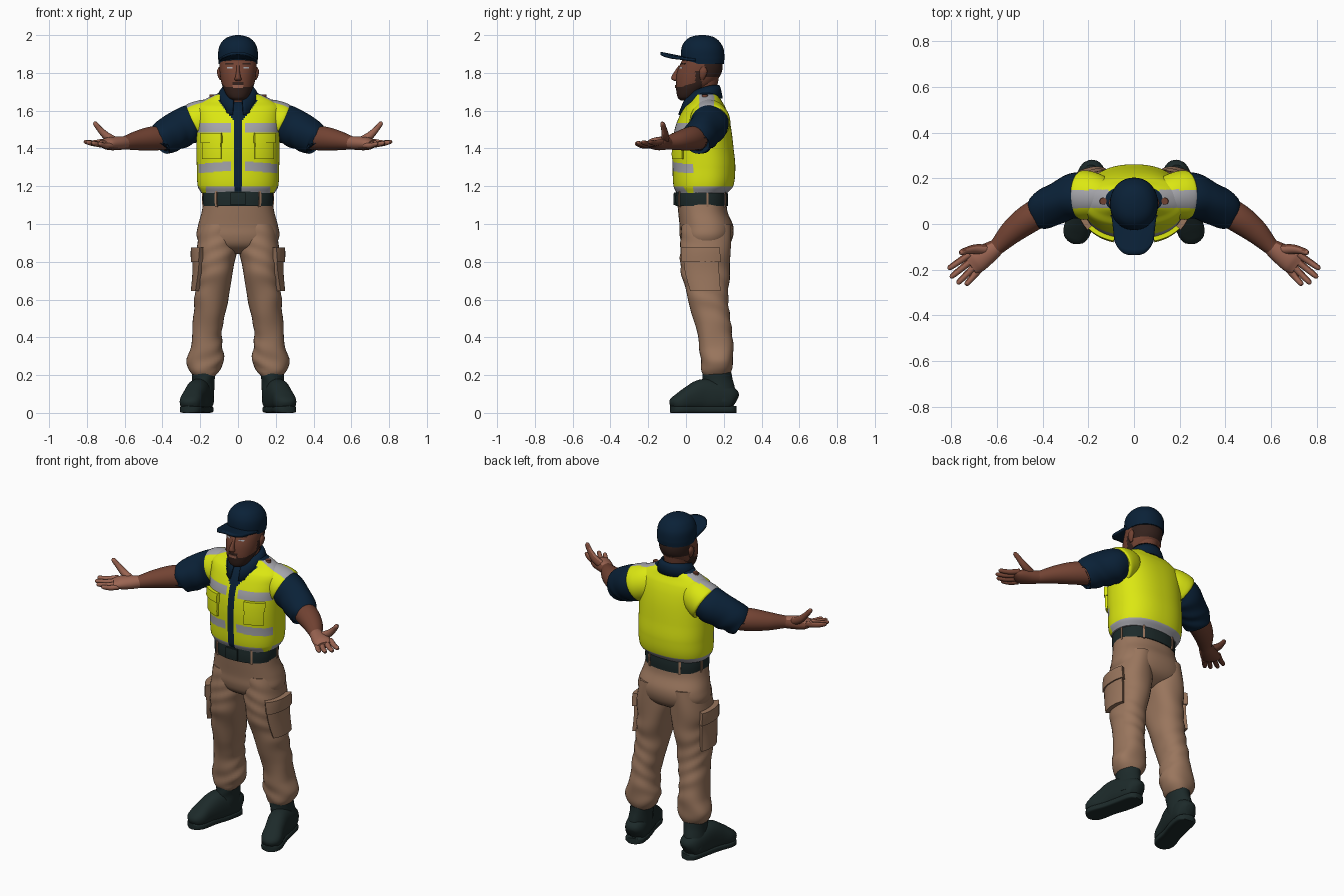
import bpy, bmesh
from math import sin, cos, pi, radians, copysign
from mathutils import Vector

if "Cube" in bpy.data.objects:
    bpy.data.objects.remove(bpy.data.objects["Cube"])


def material(name, rgb):
    m = bpy.data.materials.new(name)
    m.use_nodes = True
    m.diffuse_color = (*rgb, 1)
    bsdf = m.node_tree.nodes["Principled BSDF"]
    bsdf.inputs["Base Color"].default_value = (*rgb, 1)
    bsdf.inputs["Roughness"].default_value = 0.8
    return m


YELLOW = material("safety yellow", (0.73, 0.82, 0.006))
GREY = material("reflective grey", (0.38, 0.38, 0.41))
NAVY = material("navy cloth", (0.003, 0.015, 0.038))
TAN = material("tan cloth", (0.32, 0.18, 0.11))
SKIN = material("brown skin", (0.17, 0.056, 0.033))
PALM = material("light palm", (0.33, 0.13, 0.085))
BLACK = material("dark leather", (0.012, 0.023, 0.023))
HAIR = material("dark hair", (0.035, 0.016, 0.012))


def make(name, verts, faces, mats, rule=None, s=1, thick=0):
    """Mesh object; s mirrors x, rule(centre, normal) picks the material."""
    me = bpy.data.meshes.new(name)
    me.from_pydata([(v[0] * s, v[1], v[2]) for v in verts], [], faces)
    bm = bmesh.new()
    bm.from_mesh(me)
    bmesh.ops.recalc_face_normals(bm, faces=bm.faces)
    bm.to_mesh(me)
    bm.free()
    for m in mats:
        me.materials.append(m)
    if rule:
        for p in me.polygons:
            p.material_index = rule(p.center, p.normal)
    ob = bpy.data.objects.new(name, me)
    bpy.context.collection.objects.link(ob)
    bpy.ops.object.select_all(action='DESELECT')
    ob.select_set(True)
    bpy.context.view_layer.objects.active = ob
    bpy.ops.object.shade_smooth_by_angle(angle=radians(45))
    if thick:
        mod = ob.modifiers.new("thickness", 'SOLIDIFY')
        mod.thickness = thick
        mod.offset = 0


def grid_faces(rows, cols, wrap):
    n = cols if wrap else cols - 1
    return [(i * cols + j, i * cols + (j + 1) % cols,
             (i + 1) * cols + (j + 1) % cols, (i + 1) * cols + j)
            for i in range(rows - 1) for j in range(n)]


class Form:
    """Smooth stack of oval sections (x, y, z, half width, half depth)."""

    def __init__(self, stations, p=2.0, level=True):
        self.st = [Vector(s) for s in stations]
        self.p, self.level = p, level
        self.keys = [self.st[0][2] if level else 0.0]
        for a, b in zip(self.st, self.st[1:]):
            self.keys.append(self.keys[-1] + (b[2] - a[2] if level else (b - a).length))

    def section(self, k):
        ks, st, n = self.keys, self.st, len(self.st)
        i = max(j for j in range(n - 1) if j == 0 or ks[j] <= k)

        def slope(j):
            a, b = max(j - 1, 0), min(j + 1, n - 1)
            return (st[b] - st[a]) / (ks[b] - ks[a])
        h = ks[i + 1] - ks[i]
        t = (k - ks[i]) / h
        return (st[i] * (1 + 2 * t) * (1 - t) ** 2 + slope(i) * h * t * (1 - t) ** 2
                + st[i + 1] * t * t * (3 - 2 * t) + slope(i + 1) * h * t * t * (t - 1))

    def point(self, k, a, off=0):
        q = self.section(k)
        u, v = Vector((1, 0, 0)), Vector((0, 1, 0))
        if not self.level:
            e = self.keys[-1] * 0.01
            ahead, behind = self.section(min(k + e, self.keys[-1])), self.section(max(k - e, 0))
            t = Vector((ahead - behind)[:3]).normalized()
            u = t.cross(Vector((0, 0, 1))).normalized()
            v = u.cross(t)
        c, d = [copysign(abs(f) ** (2 / self.p), f) for f in (cos(a), sin(a))]
        return (Vector(q[:3]) + u * c * max(q[3] + off, 0.002)
                + v * d * max(q[4] + off, 0.002))

    def build(self, name, mats, rows=24, cols=32, rule=None, s=1, fold=0):
        verts = []
        for i in range(rows):
            k = self.keys[0] + (self.keys[-1] - self.keys[0]) * i / (rows - 1)
            for j in range(cols):
                a = 2 * pi * j / cols
                verts.append(self.point(k, a, fold * sin(k * 50 + 4 * sin(a + k * 9))))
        faces = grid_faces(rows, cols, True)
        faces += [tuple(range(cols)), tuple(range((rows - 1) * cols, rows * cols))]
        make(name, verts, faces, mats, rule, s)

    def patch(self, name, mat, a0, a1, z0, z1, off, s=1, lean=0, n=8):
        """Raised panel that follows the form; angles in degrees, -90 is front."""
        steps = [0] + [i / n for i in range(n + 1)] + [1]
        verts = []
        for i, v in enumerate(steps):
            for j, u in enumerate(steps):
                rim = i in (0, n + 2) or j in (0, n + 2)
                a = radians(a0 + (a1 - a0) * u + lean * (1 - v))
                verts.append(self.point(z0 + (z1 - z0) * v, a, -0.004 if rim else off))
        make(name, verts, grid_faces(n + 3, n + 3, False), [mat], s=s)


# Vest with stripes, shirt opening and shoulder tabs
vest = Form([(0, .085, 1.165, .195, .135), (0, .092, 1.2, .213, .158), (0, .095, 1.3, .218, .166),
             (0, .09, 1.4, .22, .162), (0, .09, 1.5, .222, .15), (0, .095, 1.57, .225, .13),
             (0, .10, 1.62, .222, .107), (0, .107, 1.65, .19, .083), (0, .107, 1.68, .135, .066),
             (0, .10, 1.70, .085, .055)], p=2.3)


def vest_rule(c, n):
    x, front = abs(c.x), c.y < 0.04
    if c.z > 1.683 or front and x < 0.018 + max(0, c.z - 1.54) * 0.75:
        return 2
    if x > 0.11 and 0.07 < c.y < 0.15 and c.z > 1.61:
        return 1
    bands = front and x > 0.04 and (1.485 < c.z < 1.535 or 1.285 < c.z + .08 * x < 1.335)
    hem = c.z < 1.2 and not (front and x > 0.17)
    return 1 if bands or hem else 0


vest.build("vest", [YELLOW, GREY, NAVY], rows=140, cols=192, rule=vest_rule)
vest_shoulder = Form([(.08, .115, 1.585, .06, .07), (.15, .121, 1.565, .094, .098), (.205, .126, 1.545, .107, .107),
                      (.23, .127, 1.533, .106, .106), (.232, .127, 1.532, .09, .09)], level=False)

# Belt, buckle and loops
belt = Form([(0, .083, 1.095, .184, .138), (0, .083, 1.135, .187, .14), (0, .083, 1.18, .184, .136)], p=2.3)
belt.build("belt", [BLACK], rows=6, cols=48)
belt.patch("belt_buckle", BLACK, -99, -81, 1.1, 1.168, .01)
for i, a in enumerate((-55, -125, 10, 170, 60, 120)):
    belt.patch("belt_loop_%d" % (i + 1), TAN, a - 2, a + 2, 1.09, 1.175, .006, n=3)

# Trouser seat
hips = Form([(0, .1, .84, .06, .05), (0, .104, .88, .18, .115), (0, .108, .93, .218, .14),
             (0, .108, .99, .212, .142), (0, .09, 1.06, .193, .131), (0, .083, 1.12, .182, .13)], p=2.3)
hips.build("trouser_seat", [TAN], cols=48)

leg = Form([(.177, .16, .195, .055, .065), (.177, .16, .21, .068, .075), (.177, .164, .24, .088, .083),
            (.174, .164, .28, .101, .086), (.167, .16, .35, .084, .09), (.162, .147, .45, .078, .094),
            (.15, .13, .53, .085, .1), (.14, .115, .62, .09, .108), (.122, .103, .75, .097, .13),
            (.112, .104, .88, .107, .134), (.105, .108, 1.0, .09, .13)], p=2.2)

# Boots: sole, foot and shaft
foot = Form([(.178, .262, .06, .02, .03), (.182, .24, .072, .055, .062), (.195, .17, .085, .064, .08),
             (.213, .09, .092, .061, .087), (.235, .02, .075, .058, .066), (.25, -.03, .058, .06, .048),
             (.262, -.065, .047, .046, .033), (.267, -.08, .04, .015, .015)], p=2.4, level=False)
sole = Form([(.177, .263, .018, .025, .018), (.182, .24, .018, .053, .018), (.2, .15, .018, .058, .018),
             (.225, .06, .018, .054, .018), (.25, -.03, .018, .06, .018), (.263, -.068, .018, .044, .018),
             (.267, -.08, .018, .015, .018)], p=5, level=False)
shaft = Form([(.195, .175, .06, .062, .085), (.188, .172, .13, .062, .085), (.182, .166, .18, .061, .079),
              (.18, .163, .215, .062, .077)])

# Arms
sleeve = Form([(.17, .13, 1.55, .08, .085), (.24, .126, 1.533, .098, .1), (.3, .108, 1.505, .094, .1),
               (.36, .08, 1.475, .086, .095), (.412, .052, 1.443, .079, .085), (.416, .05, 1.44, .06, .065)],
              level=False)
forearm = Form([(.36, .08, 1.455, .06, .06), (.45, .03, 1.453, .064, .064), (.53, -.03, 1.442, .054, .052),
                (.6, -.1, 1.43, .036, .035), (.62, -.115, 1.43, .034, .032)], level=False)
palm = Form([(.595, -.097, 1.43, .035, .034), (.64, -.128, 1.427, .046, .036), (.69, -.16, 1.425, .054, .032),
             (.718, -.18, 1.427, .045, .016)], level=False)
thumb = Form([(.64, -.112, 1.435, .022, .022), (.695, -.11, 1.465, .021, .021), (.735, -.117, 1.505, .015, .015),
              (.757, -.125, 1.533, .012, .012), (.762, -.128, 1.54, .004, .004)], level=False)
tips = [(.042, .815, -.197), (.015, .805, -.235), (-.013, .775, -.262), (-.038, .738, -.268)]


def palm_rule(c, n):
    return 1 if n.z - 1.5 * n.y > 0 else 0


def shoulder_rule(c, n):
    return 1 if c.z > 1.6 and .07 < c.y < .15 and abs(c.x) > .11 else 0


for side, s in (("left", 1), ("right", -1)):
    leg.build(side + "_trouser_leg", [TAN], rows=70, s=s, fold=.0025)
    leg.patch(side + "_cargo_pocket", TAN, -48, 22, .645, .86, .022, s, lean=8)
    leg.patch(side + "_cargo_flap", TAN, -51, 25, .8, .875, .03, s, lean=3)
    foot.build(side + "_boot_foot", [BLACK], s=s)
    sole.build(side + "_boot_sole", [BLACK], s=s)
    shaft.build(side + "_boot_shaft", [BLACK], rows=14, s=s, fold=.002)
    vest_shoulder.build(side + "_vest_shoulder", [YELLOW, GREY], 40, 64, shoulder_rule, s)
    sleeve.build(side + "_sleeve", [NAVY], rows=40, s=s, fold=.003)
    forearm.build(side + "_forearm", [SKIN], s=s)
    palm.build(side + "_hand", [SKIN, PALM], rule=palm_rule, s=s)
    thumb.build(side + "_thumb", [SKIN, PALM], 14, 12, palm_rule, s)
    for i, (k, x, y) in enumerate(tips):
        base = Vector((.695 + .55 * k, -.165 + .8 * k, 1.425 + .25 * k))
        tip = Vector((x, y, 1.435 - .003 * i))
        mid = base.lerp(tip, .5) - Vector((0, 0, .006))
        near = base.lerp(tip, .93)
        finger = Form([(*base, .016, .016), (*mid, .014, .014), (*near, .011, .011), (*tip, .004, .004)], level=False)
        finger.build("%s_finger_%d" % (side, i + 1), [SKIN, PALM], 12, 12, palm_rule, s)
    # Chest pockets and shoulder buttons
    vest.patch(side + "_chest_pocket", YELLOW, -70, -37, 1.345, 1.465, .012, s)
    vest.patch(side + "_chest_flap", YELLOW, -71, -36, 1.43, 1.482, .019, s)
    Form([(.135, .1, 1.65, .018, .018), (.135, .1, 1.686, .015, .015)]).build(
        side + "_shoulder_button", [SKIN], 4, 16, s=s)

# Neck and collar
Form([(0, .09, 1.6, .068, .07), (0, .088, 1.68, .066, .07), (0, .095, 1.77, .07, .078)]).build("neck", [SKIN])
verts, cols = [], 40
for top in (0, .5, 1):
    for j in range(cols):
        a = radians(-90 + 14 + 332 * j / (cols - 1))
        f = ((1 - sin(a)) / 2) ** 2
        rx, ry = .115 - .037 * top, .1 + .032 * f - (.018 + .035 * f) * top
        z = (1.665 - .09 * f) * (1 - top) + (1.735 - .055 * f) * top
        verts.append((rx * cos(a), .09 + ry * sin(a), z + .012 * sin(pi * top)))
make("shirt_collar", verts, grid_faces(3, cols, False), [NAVY], thick=.01)

# Head with beard and cropped hair
head = Form([(0, 0, 1.655, .025, .03), (0, .006, 1.67, .05, .05), (0, .026, 1.71, .074, .078),
             (0, .05, 1.75, .088, .104), (0, .07, 1.80, .096, .118), (0, .084, 1.86, .098, .108),
             (0, .088, 1.93, .08, .085)], p=2.1)


def head_rule(c, n):
    if c.y > 0.1 and c.z > 1.78:
        return 1
    beard = c.z < 1.725 + .3 * max(0, c.y + .03) or c.z < 1.752 and abs(c.x) < .03
    sideburn = .05 < c.y < .08 and c.z < 1.81
    return 1 if c.y < 0.085 and (beard or sideburn) else 0


head.build("head", [SKIN, HAIR], rows=90, cols=96, rule=head_rule)
head.patch("mouth", PALM, -108, -72, 1.721, 1.737, .004)
Form([(0, -.052, 1.757, .012, .008), (0, -.058, 1.765, .019, .018), (0, -.058, 1.78, .014, .019),
      (0, -.045, 1.81, .009, .014), (0, -.03, 1.84, .008, .008)]).build("nose", [SKIN], 14, 16)
for side, s in (("left", 1), ("right", -1)):
    head.patch(side + "_eye", GREY, -74, -56, 1.824, 1.831, .002, s, n=4)
    head.patch(side + "_eyebrow", HAIR, -77, -50, 1.844, 1.852, .004, s, n=4)
    Form([(.09, .085, 1.762, .006, .008), (.096, .088, 1.78, .01, .016), (.099, .092, 1.81, .012, .021),
          (.096, .092, 1.832, .006, .01)]).build(side + "_ear", [SKIN], 12, 16, s=s)

# Cap crown and curved brim
Form([(0, .094, 1.848, .102, .106), (0, .089, 1.88, .105, .114), (0, .087, 1.93, .102, .111),
      (0, .085, 1.965, .085, .093), (0, .085, 1.985, .062, .07), (0, .085, 1.996, .034, .042),
      (0, .085, 2.0, .012, .015)], p=2.1).build("cap_crown", [NAVY], rows=36, cols=48)
verts, n = [], 17
for i in range(9):
    for j in range(n):
        u, v = 2 * j / (n - 1) - 1, i / 8
        reach = -.135 + .06 * abs(u) ** 3.5
        y = .05 + (reach - .05) * v
        verts.append((u * (.1 - .016 * v), y, 1.868 + .037 * v - .024 * u * u * v))
make("cap_brim", verts, grid_faces(9, n, False), [NAVY], thick=.014)
